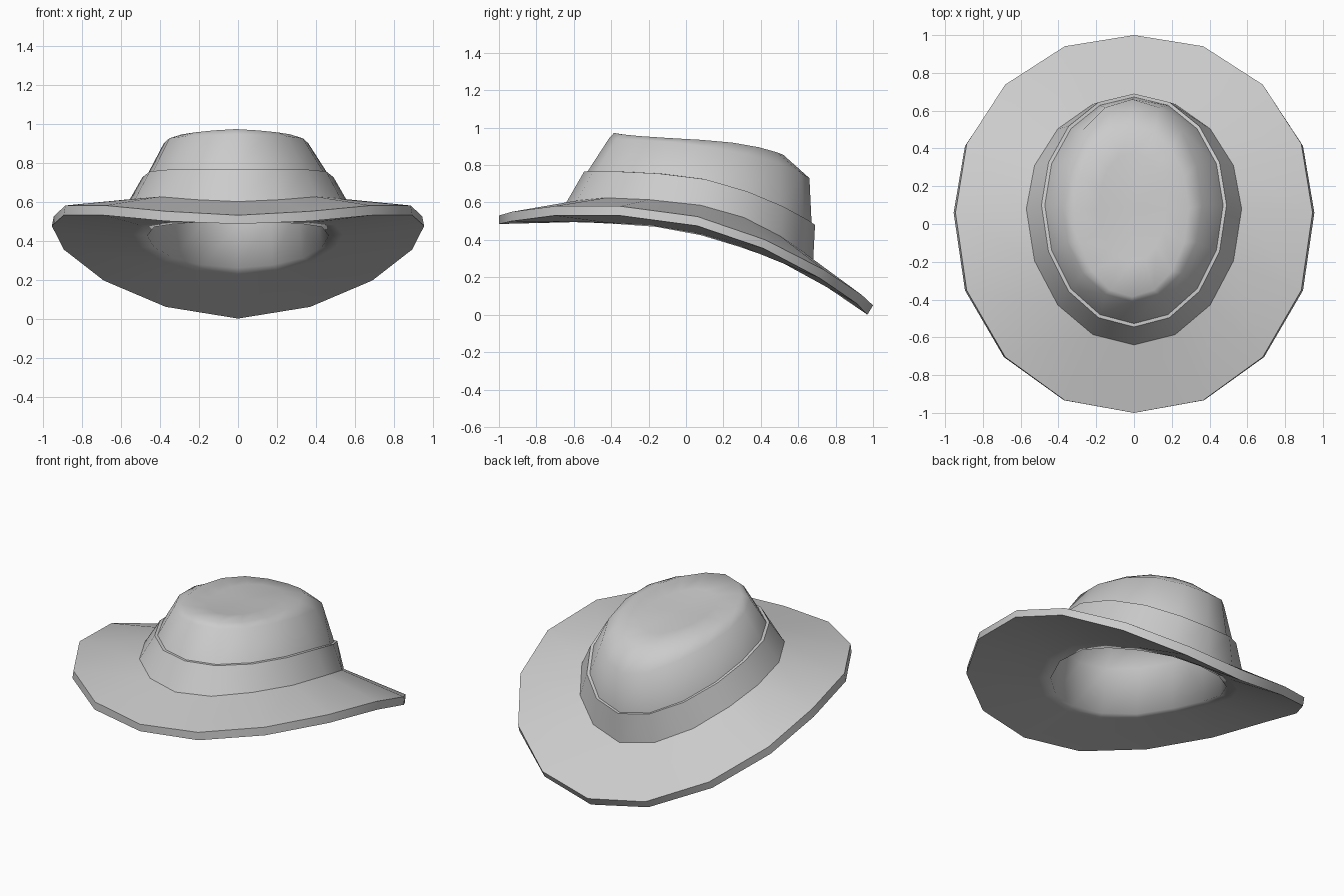
import bpy, bmesh, math

if "Cube" in bpy.data.objects:
    bpy.data.objects.remove(bpy.data.objects["Cube"])

SIDES = 16

felt = bpy.data.materials.new("grey_felt")
felt.diffuse_color = (0.6, 0.6, 0.6, 1)
felt.use_nodes = True
felt.node_tree.nodes["Principled BSDF"].inputs["Base Color"].default_value = felt.diffuse_color


def ring(width, back, mid, front, heights, inset=0.0, drop=0.0, bulge=0.0, shift=0.0):
    """Egg-shaped loop; heights run from the back round one side to the front."""
    pts = []
    for i in range(SIDES):
        a = 2 * math.pi * i / SIDES
        reach = (back - mid if math.cos(a) > 0 else mid - front) - inset
        z = heights[min(i, SIDES - i)] - drop
        f = 1 + bulge * abs(math.sin(2 * a))
        pts.append(((width - inset) * math.sin(a) * f + shift,
                    mid + reach * math.cos(a) * f, z))
    return pts


def blend(a, b, t):
    """Loop part of the way from loop a to loop b."""
    return [tuple(p + (q - p) * t for p, q in zip(u, v)) for u, v in zip(a, b)]


def loft(name, rings, start=None, end=None, angle=180):
    """Skin a list of loops, with an optional centre point at either end."""
    bm = bmesh.new()
    loops = [[bm.verts.new(p) for p in r] for r in rings]
    for a, b in zip(loops, loops[1:]):
        for i in range(SIDES):
            j = (i + 1) % SIDES
            bm.faces.new((a[j], a[i], b[i], b[j]))
    if start:
        c = bm.verts.new(start)
        for i in range(SIDES):
            bm.faces.new((c, loops[0][i], loops[0][(i + 1) % SIDES]))
    if end:
        c = bm.verts.new(end)
        for i in range(SIDES):
            bm.faces.new((loops[-1][(i + 1) % SIDES], loops[-1][i], c))
    mesh = bpy.data.meshes.new(name)
    bm.to_mesh(mesh)
    bm.free()
    mesh.materials.append(felt)
    obj = bpy.data.objects.new(name, mesh)
    bpy.context.collection.objects.link(obj)
    bpy.context.view_layer.objects.active = obj
    obj.select_set(True)
    if angle >= 180:
        bpy.ops.object.shade_smooth()
    else:
        bpy.ops.object.shade_smooth_by_angle(angle=math.radians(angle))
    obj.select_set(False)
    return obj


# Loops: width, back, widest point, front, heights
RIM = (0.945, 1.0, 0.06, -1.0,
       (0.05, 0.105, 0.24, 0.40, 0.525, 0.58, 0.58, 0.55, 0.53))
RIM_LOW = (0.955, 0.97, 0.06, -1.0,
           (0.0, 0.06, 0.195, 0.355, 0.475, 0.53, 0.53, 0.50, 0.485))
BASE = (0.57, 0.68, 0.08, -0.64,
        (0.29, 0.33, 0.42, 0.52, 0.585, 0.615, 0.625, 0.61, 0.60))
LIP = (0.465, 0.60, 0.08, -0.55,
       (0.26, 0.275, 0.31, 0.365, 0.425, 0.47, 0.485, 0.495, 0.50))
BAND = (0.49, 0.69, 0.10, -0.545,
        (0.48, 0.51, 0.58, 0.66, 0.725, 0.755, 0.765, 0.765, 0.765))
SHOULDER = (0.37, 0.66, 0.10, -0.41,
            (0.73, 0.755, 0.81, 0.86, 0.90, 0.925, 0.935, 0.94, 0.945))
CREST = (0.30, 0.52, 0.08, -0.385,
         (0.855, 0.868, 0.895, 0.92, 0.935, 0.945, 0.955, 0.965, 0.972))
DENT = (0.18, 0.38, 0.08, -0.20,
        (0.885, 0.892, 0.905, 0.915, 0.922, 0.928, 0.934, 0.938, 0.94))
TILT = -0.01

# Brim top and its thin outer edge
rim_low = ring(*RIM_LOW, bulge=0.02)
loft("brim", [rim_low, ring(*RIM, bulge=0.02), ring(*BASE)], angle=40)

# Hat band with a narrow ledge on top
ledge = ring(*BAND, inset=0.018)
loft("band", [ring(*BASE), ring(*BAND), ledge], angle=40)

# Crown leaning slightly sideways, with a very shallow dent in the top
loft("crown", [ledge, ring(*SHOULDER, shift=TILT), ring(*CREST, shift=TILT),
               ring(*DENT, shift=TILT)], end=(TILT, 0.09, 0.918))

# Hollow lining flowing over a low lip into the underside of the brim
lip = ring(*LIP)
loft("lining_and_underside",
     [ring(*DENT, drop=0.045, shift=TILT),
      ring(*CREST, inset=0.03, drop=0.045, shift=TILT),
      ring(*SHOULDER, inset=0.045, drop=0.03, shift=TILT),
      ring(*BAND, inset=0.055),
      lip, blend(lip, rim_low, 0.15), rim_low],
     start=(TILT, 0.09, 0.873))
